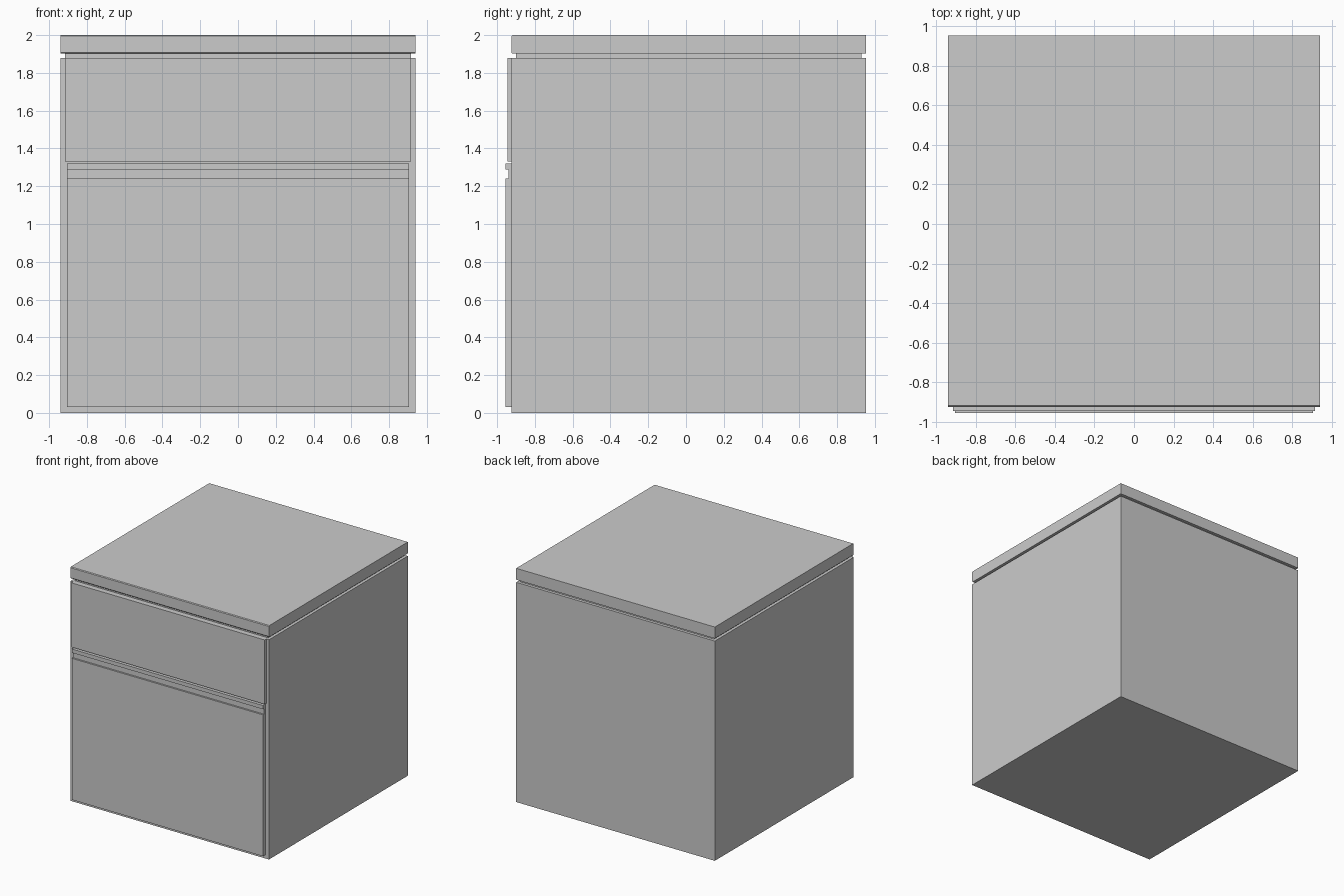
import bpy, bmesh

if "Cube" in bpy.data.objects:
    bpy.data.objects.remove(bpy.data.objects["Cube"])


def extrude_profile(name, profile, half_width):
    """Solid made by extruding a (y, z) side profile across x."""
    bm = bmesh.new()
    face = bm.faces.new([bm.verts.new((-half_width, y, z)) for y, z in profile])
    ext = bmesh.ops.extrude_face_region(bm, geom=[face])["geom"]
    bmesh.ops.translate(bm, vec=(2 * half_width, 0, 0),
                        verts=[v for v in ext if isinstance(v, bmesh.types.BMVert)])
    bmesh.ops.recalc_face_normals(bm, faces=bm.faces)
    mesh = bpy.data.meshes.new(name)
    bm.to_mesh(mesh)
    bm.free()
    obj = bpy.data.objects.new(name, mesh)
    bpy.context.collection.objects.link(obj)
    return obj


def box(name, half_width, y0, y1, z0, z1):
    return extrude_profile(name, [(y0, z0), (y1, z0), (y1, z1), (y0, z1)], half_width)


# Cabinet carcass and the recessed neck beneath the worktop
box("cabinet_body", 0.94, -0.924, 0.953, 0.0, 1.88)
box("worktop_neck", 0.915, -0.899, 0.928, 1.88, 1.902)

# Worktop slab with eased front edges
c = 0.006
extrude_profile("worktop", [
    (0.953, 1.902), (0.953, 2.0), (-0.924 + c, 2.0), (-0.924, 2.0 - c),
    (-0.924, 1.902 + c), (-0.924 + c, 1.902)], 0.94)

# Drawer front
box("drawer_front", 0.915, -0.946, -0.924, 1.33, 1.88)

# Door with a horizontal finger groove near its top
extrude_profile("door", [
    (-0.924, 0.03), (-0.924, 1.32), (-0.955, 1.32), (-0.955, 1.288),
    (-0.94, 1.288), (-0.94, 1.24), (-0.955, 1.24), (-0.955, 0.03)], 0.905)
